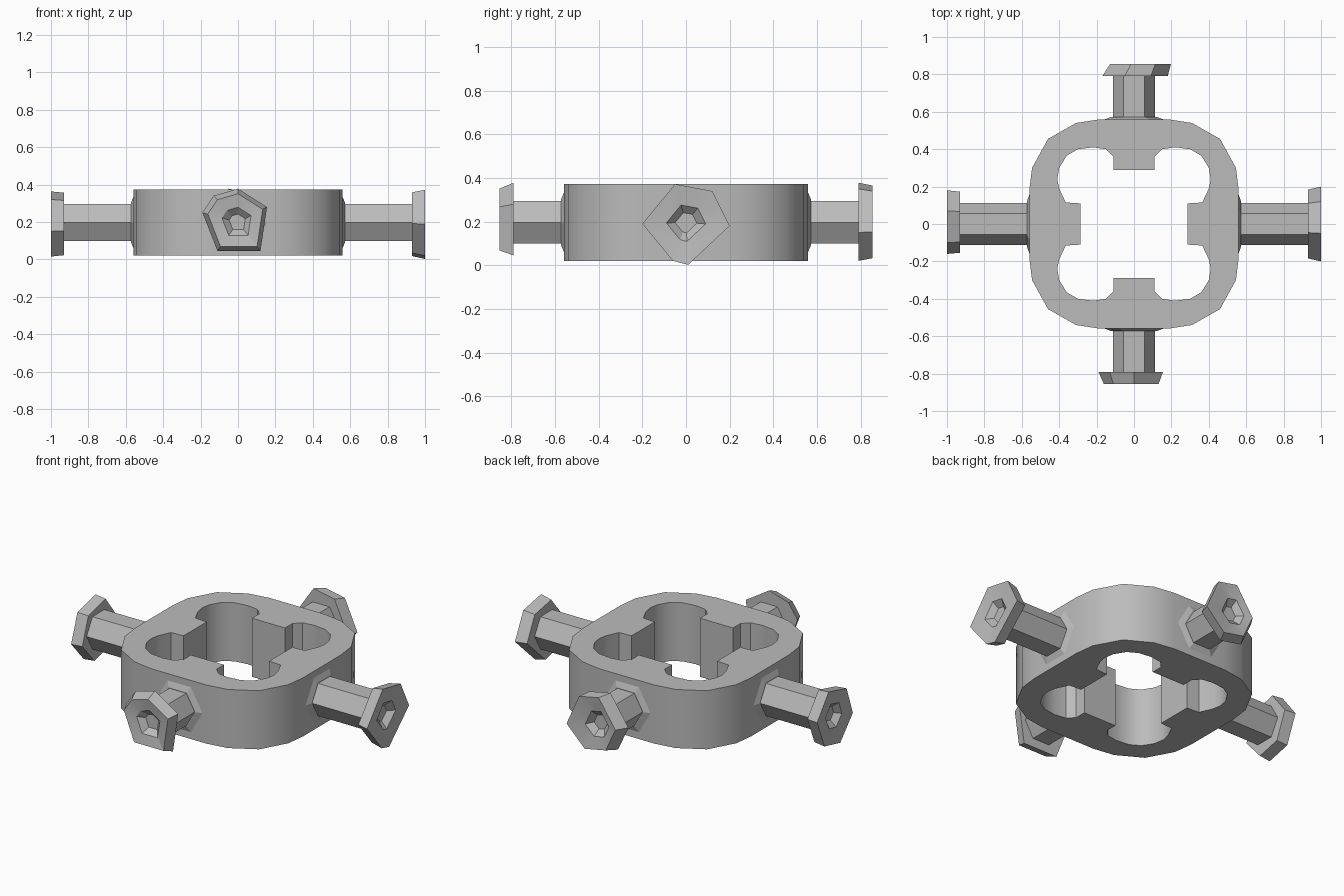
import bpy, bmesh, math
from mathutils import Vector

cube = bpy.data.objects.get("Cube")
if cube:
    bpy.data.objects.remove(cube)

steel = bpy.data.materials.new("plain_grey")
steel.use_nodes = True
grey = (0.5, 0.5, 0.5, 1)
steel.diffuse_color = grey
steel.node_tree.nodes["Principled BSDF"].inputs["Base Color"].default_value = grey

MID = 0.197  # height of the bolt axes


def finish(name, bm, angle):
    bmesh.ops.remove_doubles(bm, verts=bm.verts, dist=0.0001)
    bmesh.ops.recalc_face_normals(bm, faces=bm.faces)
    mesh = bpy.data.meshes.new(name)
    bm.to_mesh(mesh)
    bm.free()
    mesh.materials.append(steel)
    obj = bpy.data.objects.new(name, mesh)
    bpy.context.collection.objects.link(obj)
    bpy.ops.object.select_all(action='DESELECT')
    obj.select_set(True)
    bpy.context.view_layer.objects.active = obj
    bpy.ops.object.shade_smooth_by_angle(angle=math.radians(angle))


def four_quadrants(quarter):
    """Mirror one quadrant, listed from +y round to +x, into a closed outline."""
    right = quarter + [(x, -y) for x, y in reversed(quarter)]
    return right + [(-x, y) for x, y in reversed(right)]


def loft(bm, loops, cap_start=False, cap_end=False):
    rings = [[bm.verts.new(p) for p in loop] for loop in loops]
    for a, b in zip(rings, rings[1:]):
        for i in range(len(a)):
            j = (i + 1) % len(a)
            bm.faces.new((a[i], a[j], b[j], b[i]))
    if cap_start:
        bm.faces.new(rings[0])
    if cap_end:
        bm.faces.new(rings[-1])


# Rounded square frame with four lobed openings and inward pads
outer = four_quadrants([(0.18, 0.56), (0.31, 0.54), (0.46, 0.455), (0.545, 0.3), (0.56, 0.18)])
inner = four_quadrants([(0.11, 0.29), (0.11, 0.36), (0.15, 0.4), (0.22, 0.41), (0.3, 0.4),
                        (0.36, 0.365), (0.4, 0.3), (0.41, 0.24), (0.4, 0.19), (0.365, 0.115),
                        (0.285, 0.11)])
bm = bmesh.new()
for outline in (outer, inner):
    ring = [bm.verts.new((x, y, 0.02)) for x, y in outline]
    for a, b in zip(ring, ring[1:] + ring[:1]):
        bm.edges.new((a, b))
bmesh.ops.triangle_fill(bm, edges=bm.edges[:], use_beauty=True)
top = bmesh.ops.extrude_face_region(bm, geom=bm.faces[:])["geom"]
bmesh.ops.translate(bm, vec=(0, 0, 0.353),
                    verts=[v for v in top if isinstance(v, bmesh.types.BMVert)])
finish("frame", bm, 32)


def bolt(name, out, side, base_at, tip_at, outline, base_scale, tip_scale, shift=0):
    """Hexagonal shaft with an irregular chipped head; outline is (sideways, height)."""
    out, side = Vector(out), Vector(side)

    def point(s, h, depth):
        return out * depth + side * s + Vector((0, 0, h))

    def hexagon(radius, depth):
        angles = [math.radians(60 * i) for i in range(6)]
        return [point(radius * math.cos(t), MID + radius * math.sin(t), depth) for t in angles]

    def scaled(k, depth, move=0):
        return [point(s * k + move, MID + (h - MID) * k, depth) for s, h in outline]

    # Low swelling where the shaft meets the frame, then the shaft
    bm = bmesh.new()
    loft(bm, [hexagon(0.175, 0.553), hexagon(0.12, 0.573)], True, True)
    finish(name + "_collar", bm, 20)
    bm = bmesh.new()
    loft(bm, [hexagon(0.113, 0.5), hexagon(0.113, base_at + 0.01)], True, True)
    finish(name + "_shaft", bm, 20)

    # Head with a sunken socket
    bm = bmesh.new()
    loft(bm, [scaled(base_scale, base_at), scaled(tip_scale, tip_at, shift),
              scaled(0.45, tip_at - 0.012), scaled(0.25, tip_at - 0.045)], True, True)
    finish(name + "_head", bm, 15)


bolt("front_bolt", (0, -1, 0), (1, 0, 0), 0.79, 0.855,
     [(-0.19, 0.25), (-0.11, 0.045), (0.12, 0.045), (0.155, 0.28), (0, 0.378), (-0.13, 0.34)],
     1, 0.85)
bolt("back_bolt", (0, 1, 0), (1, 0, 0), 0.79, 0.855,
     [(-0.17, 0.2), (-0.1, 0.05), (0.05, 0.02), (0.18, 0.15), (0.09, 0.35), (-0.05, 0.378)],
     1, 0.93, 0.03)
bolt("left_bolt", (1, 0, 0), (0, 1, 0), 0.93, 1.0,
     [(-0.2, 0.19), (-0.06, 0.02), (0.01, 0.002), (0.2, 0.18), (0.12, 0.34), (-0.05, 0.372)],
     0.92, 1)
bolt("right_bolt", (-1, 0, 0), (0, 1, 0), 0.93, 1.0,
     [(-0.16, 0.15), (-0.04, 0.015), (0.11, 0.05), (0.18, 0.22), (0.07, 0.363), (-0.1, 0.32)],
     0.96, 1)
